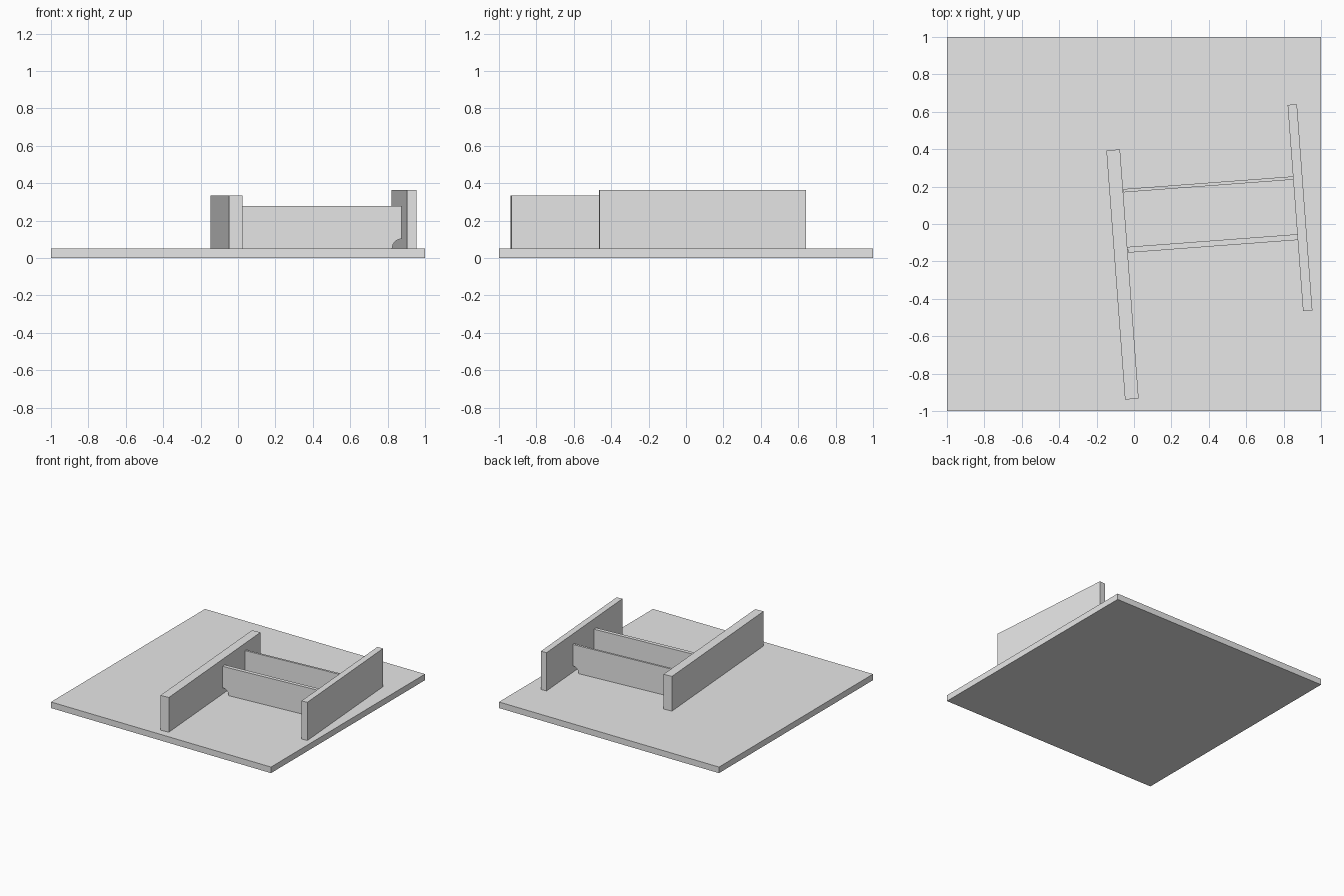
import bpy
import math

if "Cube" in bpy.data.objects:
    bpy.data.objects.remove(bpy.data.objects["Cube"], do_unlink=True)

grey = bpy.data.materials.new("light_grey")
grey.use_nodes = True
grey.diffuse_color = (0.8, 0.8, 0.8, 1)
grey.node_tree.nodes["Principled BSDF"].inputs["Base Color"].default_value = (0.8, 0.8, 0.8, 1)

FLOOR = 0.05                 # top of the base slab
TILT = math.radians(4.28)    # the frame is turned slightly on the slab


def panel(name, profile, depth, centre, base_z, angle):
    """Extrude an upright x-z profile by depth, then turn it about z."""
    n = len(profile)
    verts = [(x, y, z) for y in (-depth / 2, depth / 2) for x, z in profile]
    faces = [tuple(range(n)), tuple(reversed(range(n, 2 * n)))]
    faces += [(i, i + n, (i + 1) % n + n, (i + 1) % n) for i in range(n)]
    mesh = bpy.data.meshes.new(name)
    mesh.from_pydata(verts, [], faces)
    mesh.materials.append(grey)
    obj = bpy.data.objects.new(name, mesh)
    obj.location = (*centre, base_z)
    obj.rotation_euler.z = angle
    bpy.context.collection.objects.link(obj)


def box_profile(width, height):
    w = width / 2
    return [(-w, 0), (w, 0), (w, height), (-w, height)]


def rib_profile(length, height, radius, steps=10):
    """Rectangle with a quarter-round drain notch in both lower corners."""
    arc = [(radius * math.cos(a), radius * math.sin(a))
           for a in (i * math.pi / 2 / steps for i in range(steps + 1))]
    half = length / 2
    right = [(half - x, z) for x, z in arc] + [(half, height)]
    left = [(-x, z) for x, z in reversed(right)]
    return right + left


# Base slab
panel("base_slab", box_profile(2, FLOOR), 2, (0, 0), 0, 0)

# Two long upright walls
panel("long_wall", box_profile(0.073, 0.285), 1.336, (-0.0615, -0.27), FLOOR, TILT)
panel("short_wall", box_profile(0.05, 0.314), 1.105, (0.8875, 0.0875), FLOOR, TILT)

# Two notched ribs bridging the walls
rib = rib_profile(0.911, 0.228, 0.052)
panel("front_rib", rib, 0.031, (0.421, -0.104), FLOOR, TILT)
panel("back_rib", rib, 0.0175, (0.398, 0.212), FLOOR, TILT)
